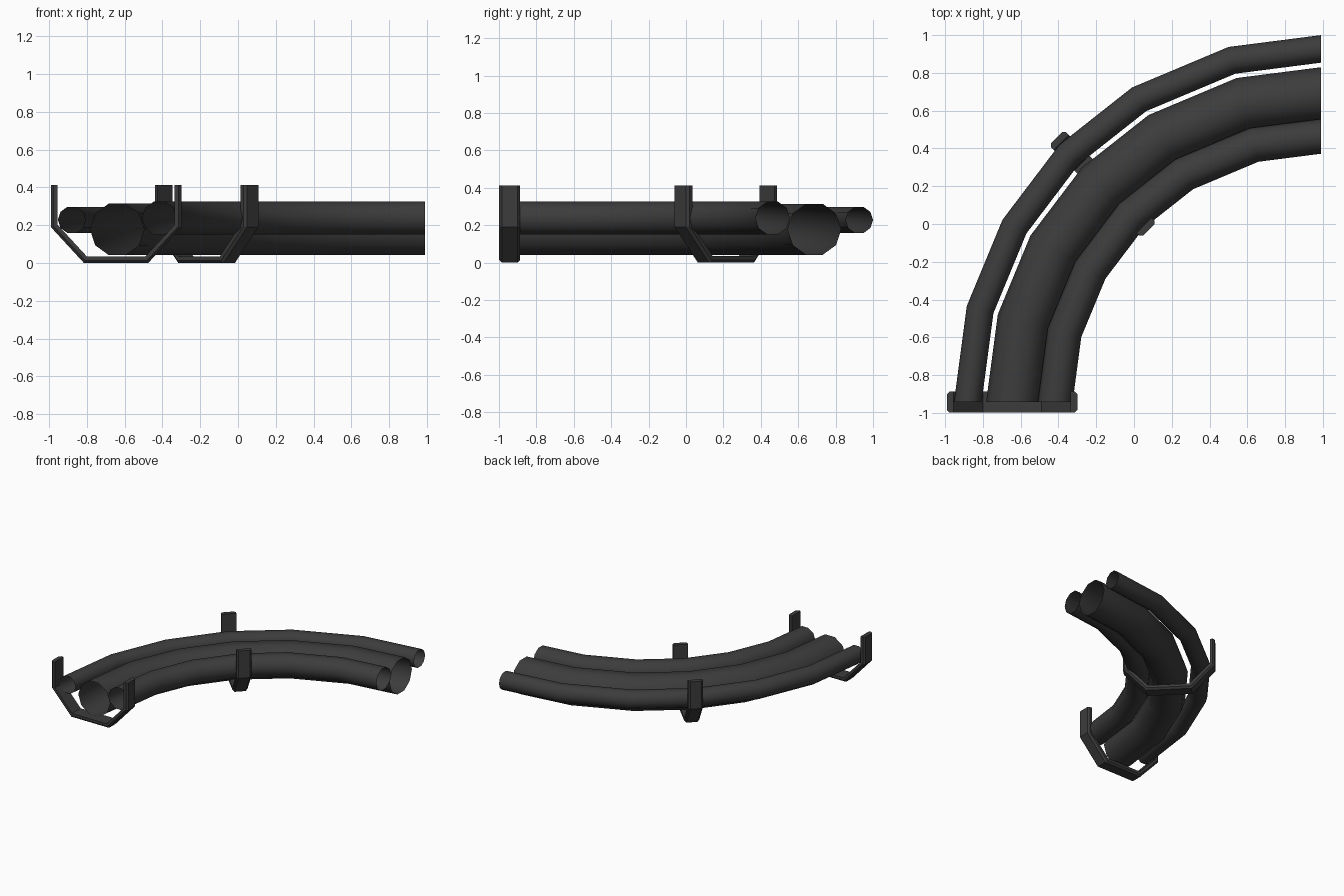
import bpy, bmesh
from math import sin, cos, radians, pi
from mathutils import Matrix, Vector

if "Cube" in bpy.data.objects:
    bpy.data.objects.remove(bpy.data.objects["Cube"])

CENTRE = Vector((0.99, -0.943, 0))          # centre of the quarter bend
ANGLES = [0, 15.2, 29.8, 44.5, 59, 75.4, 90]

dark = bpy.data.materials.new("dark_rubber")
dark.diffuse_color = (0.045, 0.045, 0.045, 1)
dark.use_nodes = True
dark.node_tree.nodes["Principled BSDF"].inputs["Base Color"].default_value = dark.diffuse_color


def make_object(name, bm, smooth):
    bmesh.ops.recalc_face_normals(bm, faces=bm.faces)
    for f in bm.faces:
        f.smooth = smooth
    me = bpy.data.meshes.new(name)
    bm.to_mesh(me)
    bm.free()
    me.materials.append(dark)
    ob = bpy.data.objects.new(name, me)
    bpy.context.collection.objects.link(ob)
    return ob


def bridge_rings(bm, rings):
    n = len(rings[0])
    for a, b in zip(rings, rings[1:]):
        for i in range(n):
            j = (i + 1) % n
            bm.faces.new((a[i], a[j], b[j], b[i]))


# Open-ended ten-sided tube swept round the bend
def cable(name, bend, r, z, sides=10):
    bm = bmesh.new()
    rings = []
    for deg in ANGLES:
        a = radians(deg)
        ring = []
        for k in range(sides):
            p = 2 * pi * k / sides
            d = bend + r * cos(p)
            ring.append(bm.verts.new(CENTRE + Vector((-d * cos(a), d * sin(a), z + r * sin(p)))))
        rings.append(ring)
    bridge_rings(bm, rings)
    make_object(name, bm, True)


# U-shaped strap with chamfered outer edges
def bracket(name, deg, bend=1.635):
    half_out = [(0.345, 0.413), (0.345, 0.19), (0.17, 0.0)]
    half_in = [(0.31, 0.413), (0.31, 0.203), (0.155, 0.035)]
    outer = [(-x, z) for x, z in half_out] + half_out[::-1]
    inner = [(-x, z) for x, z in half_in] + half_in[::-1]
    section = [(0, -0.042), (0.4, -0.056), (1, -0.056), (1, 0.056), (0.4, 0.056), (0, 0.042)]
    bm = bmesh.new()
    rings = []
    for o, i in zip(outer, inner):
        rings.append([bm.verts.new((o[0] + (i[0] - o[0]) * t, y, o[1] + (i[1] - o[1]) * t))
                      for t, y in section])
    bridge_rings(bm, rings)
    bm.faces.new(rings[0])
    bm.faces.new(rings[-1])
    a = radians(deg)
    pos = CENTRE + Vector((-bend * cos(a), bend * sin(a), 0))
    bm.transform(Matrix.Translation(pos) @ Matrix.Rotation(-a, 4, 'Z'))
    make_object(name, bm, False)


# Three cables, two hanging brackets
cable("outer_cable", 1.87, 0.073, 0.228)
cable("main_cable", 1.63, 0.143, 0.178)
cable("inner_cable", 1.407, 0.092, 0.238)
bracket("end_bracket", 0)
bracket("middle_bracket", 45)
